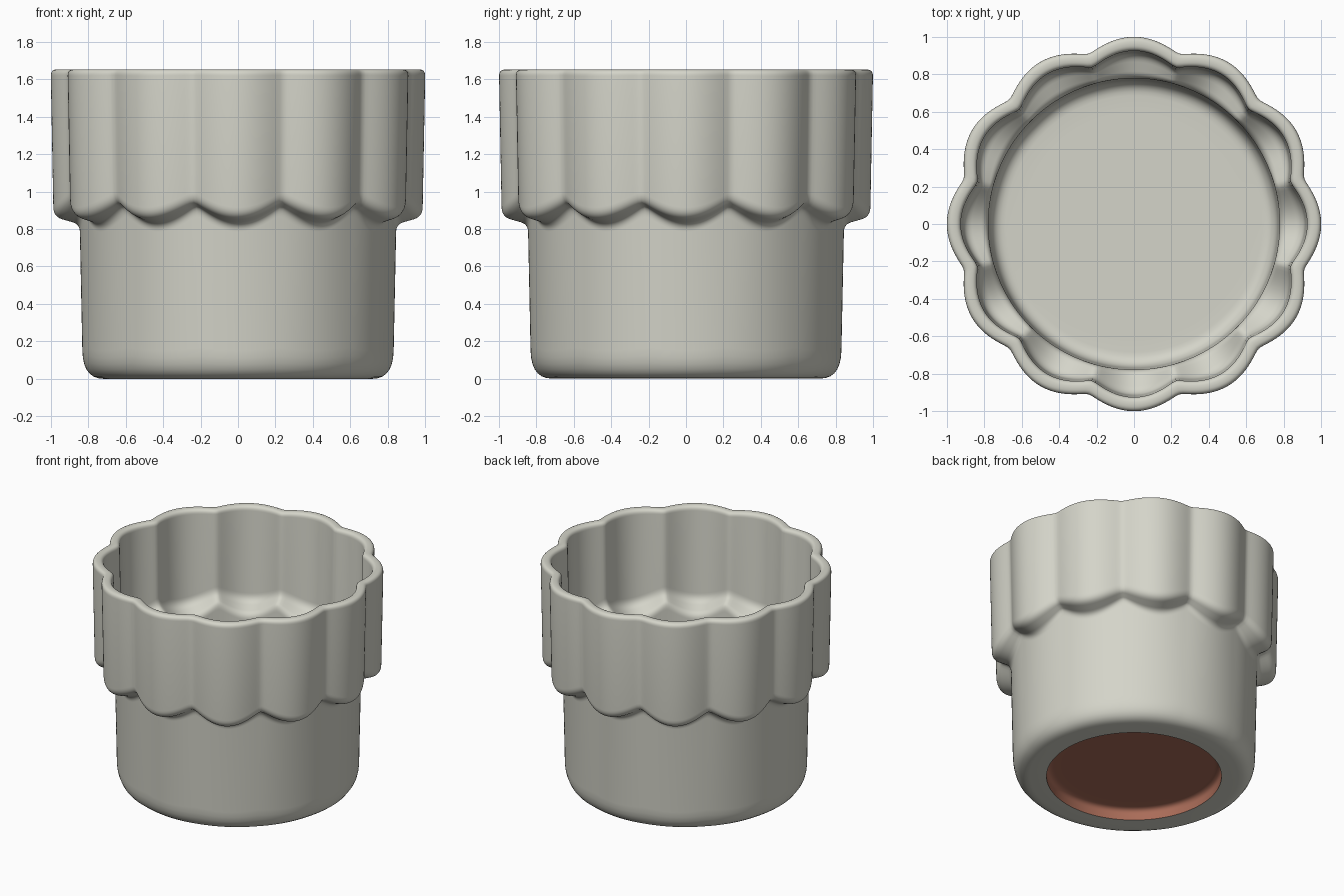
import bpy, bmesh, math

if "Cube" in bpy.data.objects:
    bpy.data.objects.remove(bpy.data.objects["Cube"])

SEGMENTS = 288
LOBES = 12


def material(name, rgb):
    m = bpy.data.materials.new(name)
    m.diffuse_color = (*rgb, 1.0)
    m.use_nodes = True
    m.node_tree.nodes["Principled BSDF"].inputs["Base Color"].default_value = m.diffuse_color
    return m


def scallop(t):
    """1 at the middle of a lobe, 0 in the notch between two lobes."""
    e = 0.012
    c = math.cos(LOBES / 2 * t)
    lo, hi = math.sqrt(e), math.sqrt(1 + e)
    return (math.sqrt(c * c + e) - lo) / (hi - lo)


def rounded(points, steps=7):
    """Round the corners of a profile. Point: (radius, z, wave, lift, corner size)."""
    out = [points[0][:4]]
    for a, b, c in zip(points, points[1:], points[2:]):
        if b[4] == 0:
            out.append(b[:4])
            continue

        def toward(q):
            d = math.hypot(q[0] - b[0], q[1] - b[1])
            k = min(b[4] / d, 0.49)
            return [b[i] + (q[i] - b[i]) * k for i in range(4)]
        p, q = toward(a), toward(c)
        for s in range(steps + 1):
            u = s / steps
            out.append([(1 - u) ** 2 * p[i] + 2 * u * (1 - u) * b[i] + u * u * q[i]
                        for i in range(4)])
    out.append(points[-1][:4])
    return out


def revolve(name, points, mat, cap_start=False, cap_end=False):
    """Spin a profile; wave pulls the radius in and lift raises z at the notches."""
    bm = bmesh.new()
    rings = []
    for r, z, wave, lift in rounded(points):
        ring = []
        for j in range(SEGMENTS):
            t = 2 * math.pi * j / SEGMENTS
            n = 1 - scallop(t)
            rad = r - wave * n
            ring.append(bm.verts.new((rad * math.cos(t), rad * math.sin(t), z + lift * n)))
        rings.append(ring)
    for lo, hi in zip(rings, rings[1:]):
        for j in range(SEGMENTS):
            k = (j + 1) % SEGMENTS
            bm.faces.new((lo[j], lo[k], hi[k], hi[j]))
    if cap_start:
        bm.faces.new(rings[0][::-1])
    if cap_end:
        bm.faces.new(rings[-1])
    me = bpy.data.meshes.new(name)
    bm.to_mesh(me)
    bm.free()
    me.materials.append(mat)
    ob = bpy.data.objects.new(name, me)
    bpy.context.collection.objects.link(ob)
    bpy.ops.object.select_all(action='DESELECT')
    ob.select_set(True)
    bpy.context.view_layer.objects.active = ob
    bpy.ops.object.shade_smooth_by_angle(angle=math.radians(40))
    return ob


clay = material("pale_grey_clay", (0.66, 0.66, 0.585))
brown = material("reddish_brown", (0.40, 0.15, 0.098))

A = 0.058   # depth of the notches
L = 0.085   # rise of the scalloped lower edge at the notches

# Pot: outside from the foot up, over the rim, and down the inside to the floor
revolve("scalloped_pot", [
    (0.60, 0.0, 0, 0, 0),
    (0.828, 0.0, 0, 0, 0.15),
    (0.845, 0.825, 0, L, 0.04),
    (0.985, 0.865, A, L, 0.05),
    (1.0, 1.652, A, 0, 0.035),
    (0.925, 1.652, A, 0, 0.035),
    (0.912, 0.95, A, L, 0.05),
    (0.778, 0.90, 0, L, 0.04),
    (0.765, 0.10, 0, 0, 0.10),
    (0.60, 0.10, 0, 0, 0),
], clay, cap_end=True)

# Brown recess in the underside
revolve("foot_recess", [
    (0.50, 0.085, 0, 0, 0),
    (0.60, 0.085, 0, 0, 0.05),
    (0.60, 0.0, 0, 0, 0),
], brown, cap_start=True)
